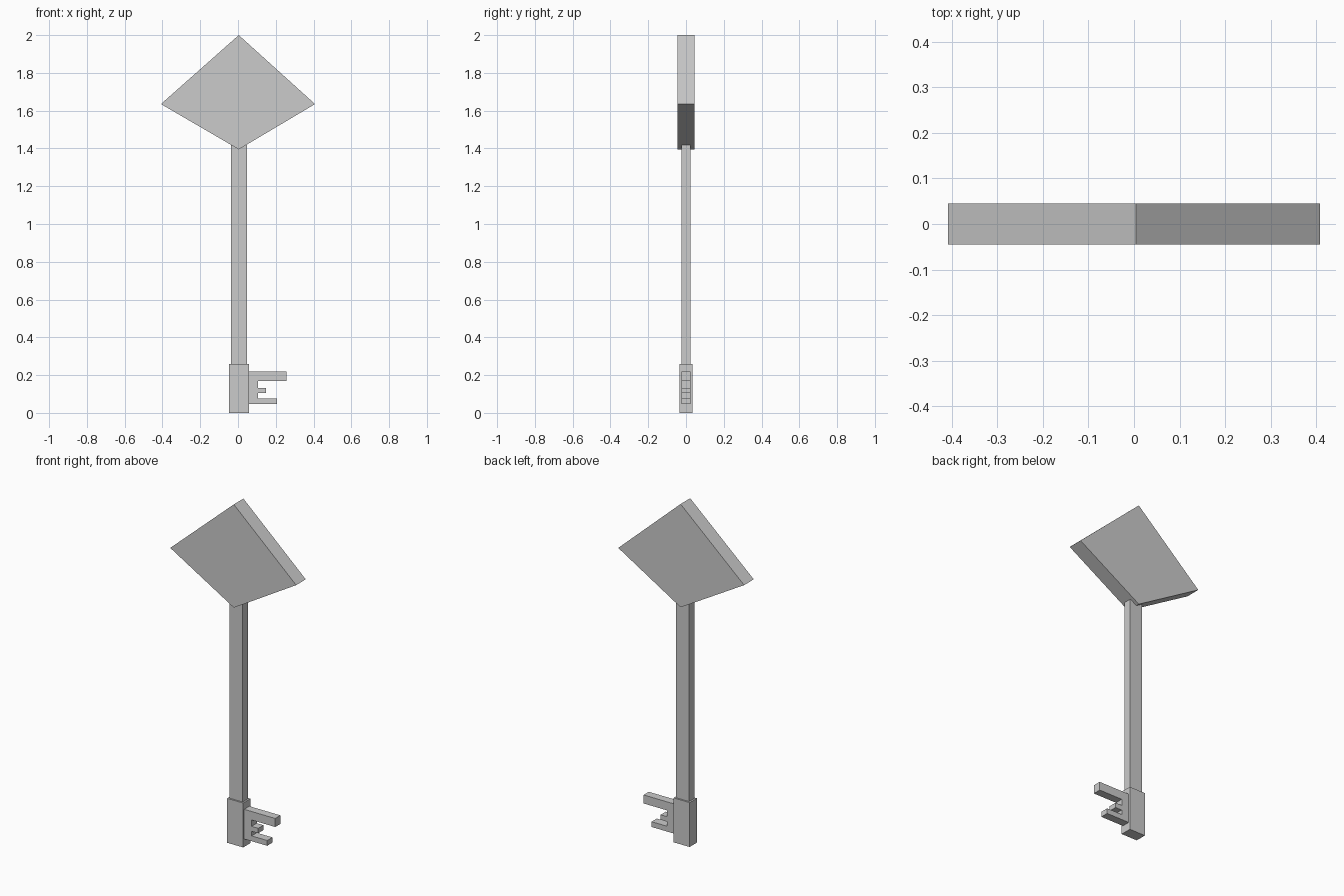
import bpy
import bmesh

if "Cube" in bpy.data.objects:
    bpy.data.objects.remove(bpy.data.objects["Cube"])


def extrude_profile(name, points, half_depth):
    """Flat x-z outline extruded symmetrically along y."""
    bm = bmesh.new()
    face = bm.faces.new([bm.verts.new((x, -half_depth, z)) for x, z in points])
    result = bmesh.ops.extrude_face_region(bm, geom=[face])
    moved = [v for v in result["geom"] if isinstance(v, bmesh.types.BMVert)]
    bmesh.ops.translate(bm, verts=moved, vec=(0, 2 * half_depth, 0))
    bmesh.ops.recalc_face_normals(bm, faces=bm.faces)
    mesh = bpy.data.meshes.new(name)
    bm.to_mesh(mesh)
    bm.free()
    obj = bpy.data.objects.new(name, mesh)
    bpy.context.collection.objects.link(obj)
    return obj


def rect(x0, x1, z0, z1):
    return [(x0, z0), (x1, z0), (x1, z1), (x0, z1)]


# Diamond-shaped handle
extrude_profile("key_handle",
                [(0.004, 1.395), (0.408, 1.635), (0.004, 2.0), (-0.408, 1.635)], 0.0445)

# Long square shaft, ending just inside the handle
extrude_profile("key_shaft", rect(-0.037, 0.047, 0.255, 1.418), 0.024)

# Thicker collar at the foot
extrude_profile("key_collar", rect(-0.047, 0.057, 0.0, 0.26), 0.0335)

# Toothed bit: (tooth tip x, bottom z, top z), stepping back to the web between teeth
root_x, web_x = 0.055, 0.105
teeth = [(0.206, 0.046, 0.077), (0.148, 0.104, 0.133), (0.258, 0.17, 0.22)]
outline = [(root_x, teeth[0][1])]
for i, (tip, low, high) in enumerate(teeth):
    if i > 0:
        outline.append((web_x, low))
    outline += [(tip, low), (tip, high)]
    if i < len(teeth) - 1:
        outline.append((web_x, high))
outline.append((root_x, teeth[-1][2]))
extrude_profile("key_bit", outline, 0.024)
